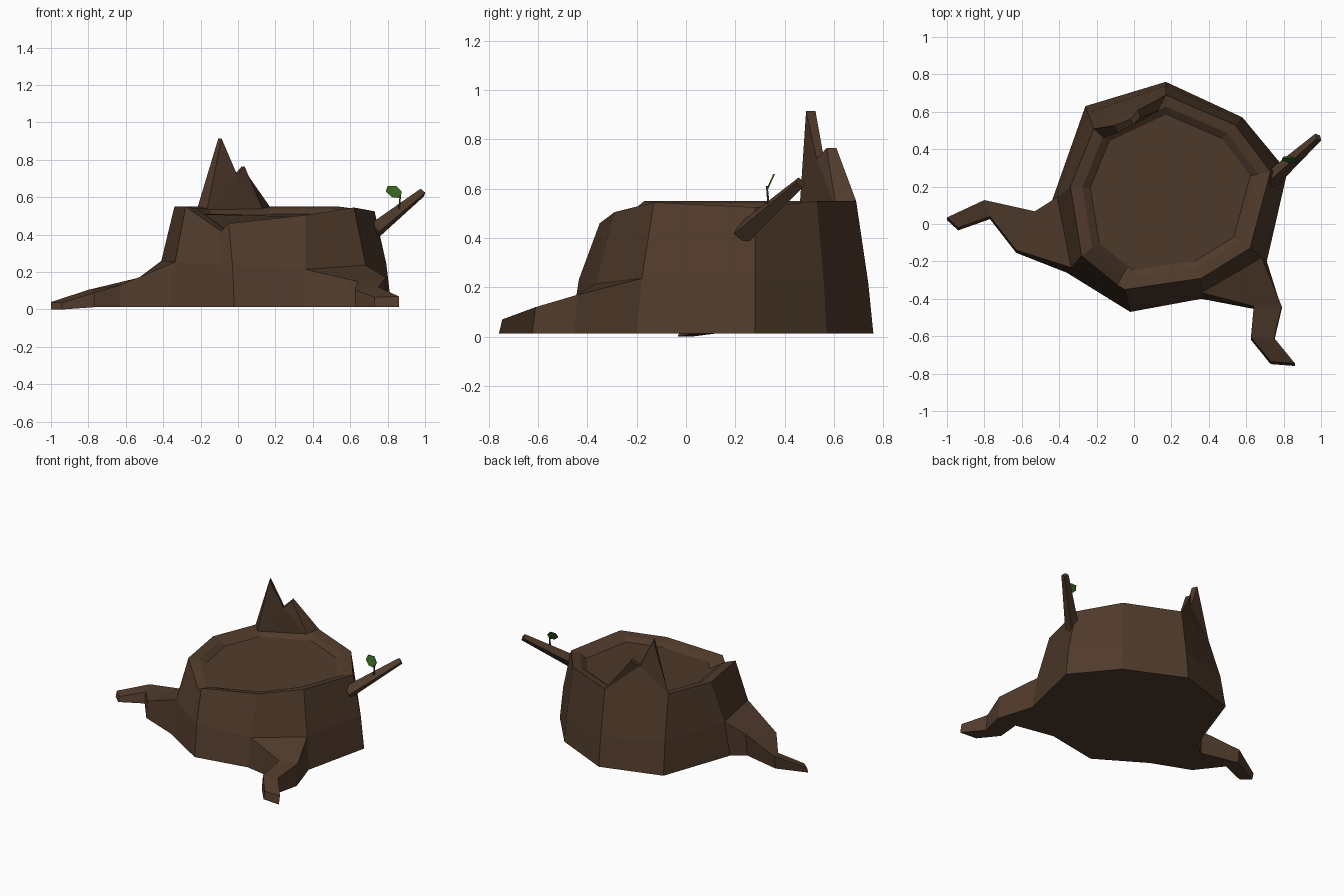
import bpy
import bmesh
from mathutils import Vector

if "Cube" in bpy.data.objects:
    bpy.data.objects.remove(bpy.data.objects["Cube"])


def material(name, colour):
    mat = bpy.data.materials.new(name)
    mat.use_nodes = True
    mat.diffuse_color = (*colour, 1)
    shader = mat.node_tree.nodes["Principled BSDF"]
    shader.inputs["Base Color"].default_value = (*colour, 1)
    shader.inputs["Roughness"].default_value = 0.9
    return mat


bark = material("bark brown", (0.08, 0.043, 0.024))
green = material("leaf green", (0.035, 0.115, 0.015))
stem_green = material("stem dark green", (0.02, 0.035, 0.01))


def build(name, points, faces, mat):
    """Flat shaded object from points and face index tuples."""
    bm = bmesh.new()
    verts = [bm.verts.new(p) for p in points]
    for face in faces:
        bm.faces.new([verts[i] for i in face])
    bmesh.ops.recalc_face_normals(bm, faces=bm.faces)
    mesh = bpy.data.meshes.new(name)
    bm.to_mesh(mesh)
    bm.free()
    mesh.materials.append(mat)
    obj = bpy.data.objects.new(name, mesh)
    bpy.context.collection.objects.link(obj)


def loft(name, rings, mat):
    """Join equal rings into a skin and cap both ends."""
    n = len(rings[0])
    points = [p for ring in rings for p in ring]
    faces = [tuple(range(n)), tuple(range(len(points) - n, len(points)))]
    for r in range(len(rings) - 1):
        for i in range(n):
            j = (i + 1) % n
            faces.append((r * n + i, r * n + j, r * n + n + j, r * n + n + i))
    build(name, points, faces, mat)


# Stump: flared base, tapering wall, uneven rim with a notch, shallow hollow
GROUND = 0.012
base = [Vector((x, y, GROUND)) for x, y in (
    (-.02, -.47), (.36, -.4), (.71, -.2), (.82, .28), (.58, .57),
    (.17, .76), (-.26, .63), (-.44, .12), (-.36, -.26), (-.09, -.427))]
rim = [Vector(p) for p in (
    (-.05, -.35, .46), (.36, -.29, .505), (.62, -.13, .545), (.73, .28, .525),
    (.54, .53, .55), (.17, .69, .55), (-.215, .51, .55), (-.34, .2, .55),
    (-.28, -.17, .55), (-.09, -.325, .42))]
middle = [b.lerp(t, 0.3) for b, t in zip(base, rim)]
for p in middle:
    p.z = 0.21 + 0.07 * abs(p.x - 0.3)
centre = Vector((.19, .17, 0))


def inset(ring, scale, height):
    result = []
    for p in ring:
        q = centre.lerp(p, scale)
        q.z = height(p.z)
        result.append(q)
    return result


inner_rim = inset(rim, 0.88, lambda z: z - 0.01)
floor = inset(rim, 0.8, lambda z: 0.8 * z + 0.07)
loft("stump", [base, middle, rim, inner_rim, floor], bark)


# Roots: bent, tapering strips growing out of two neighbouring corners
def root(name, i, j, left, right, foot):
    rings = [[middle[i], middle[j], base[j], base[i]]]
    for a, b in zip(left, right):
        low = foot if a is left[-1] else GROUND
        rings.append([a, b, (b[0], b[1] - .014, low), (a[0], a[1] - .014, low)])
    loft(name, rings, bark)


root("right_root", 8, 7,
     [(-.63, -.14, .13), (-.77, .04, .09), (-.94, -.02, .035)],
     [(-.53, .068, .17), (-.8, .128, .105), (-1, .035, .04)], 0)
root("left_root", 1, 2,
     [(.64, -.44, .15), (.625, -.605, .105), (.73, -.735, .065)],
     [(.79, -.44, .17), (.75, -.61, .12), (.86, -.745, .07)], GROUND)

# Splintered spikes left standing on the back rim
outer = [rim[6], (-.105, .525, .915), (-.02, .56, .72), (.02, .61, .765), rim[5]]
inner = [(-.17, .46, .51), (-.088, .487, .915), (-.005, .53, .72),
         (.035, .57, .765), (.14, .61, .52)]
sides = [(0, 1, 2), (0, 2, 4), (2, 3, 4)]
faces = sides + [tuple(i + 5 for i in f) for f in sides]
faces += [(i, (i + 1) % 5, (i + 1) % 5 + 5, i + 5) for i in range(5)]
build("broken_spikes", outer + inner, faces, bark)


# Straight tapering rod, square in section
def rod(name, start, end, r_start, r_end, mat):
    a, b = Vector(start), Vector(end)
    axis = (b - a).normalized()
    u = axis.cross(Vector((0, 0, 1))).normalized()
    v = u.cross(axis)
    rings = [[p + u * r, p + v * r, p - u * r, p - v * r]
             for p, r in ((a, r_start), (b, r_end))]
    loft(name, rings, mat)


rod("branch", (.725, .23, .417), (.985, .465, .625), .047, .024, bark)

# Single leaf on a thin stem
rod("leaf_stem", (.86, .335, .53), (.868, .328, .61), .006, .005, stem_green)
outline = [(.87, .595), (.875, .63), (.845, .66), (.8, .66), (.79, .63), (.825, .6)]
blade = [[(x, .327 + (z - .6) * .45 + t, z) for x, z in outline] for t in (0, .007)]
loft("leaf", blade, green)
